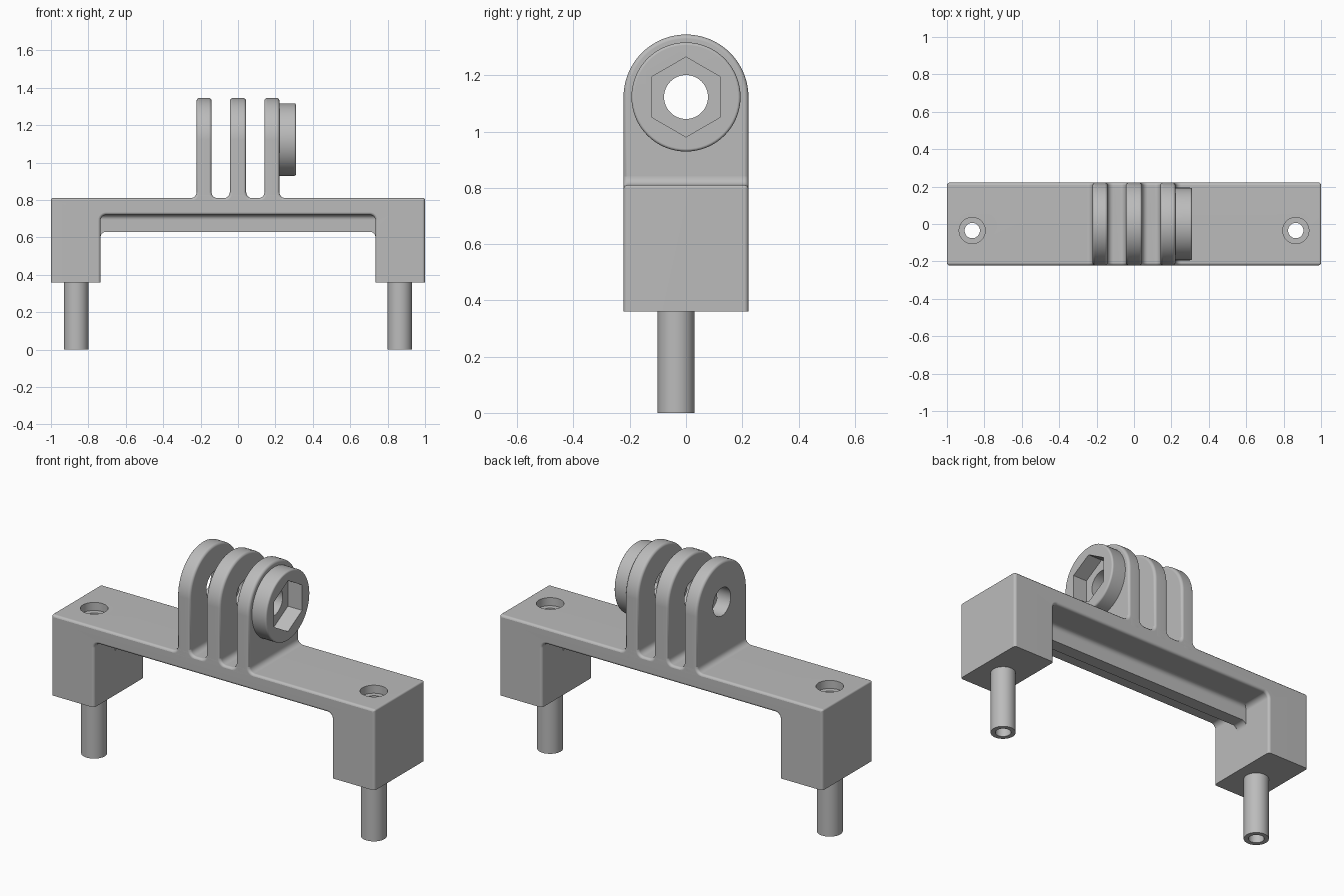
import bpy, bmesh, math
from mathutils import Vector

cube = bpy.data.objects.get("Cube")
if cube:
    bpy.data.objects.remove(cube, do_unlink=True)

mat = bpy.data.materials.new("plain_grey")
mat.use_nodes = True
GREY = (0.5, 0.5, 0.5, 1)
mat.diffuse_color = GREY
mat.node_tree.nodes["Principled BSDF"].inputs["Base Color"].default_value = GREY

W = 0.222            # half depth of the bracket
TOP = 0.81           # top of the bridge
AXIS_Z = 1.123       # pivot height
ROUND = 0.015        # edge rounding


def rounded(points, steps=6):
    """Outline from (u, v, radius) right-angle corners."""
    out = []
    for i, (u, v, r) in enumerate(points):
        p = Vector((u, v))
        if r == 0:
            out.append(p)
            continue
        d1 = (Vector(points[i - 1][:2]) - p).normalized()
        d2 = (Vector(points[(i + 1) % len(points)][:2]) - p).normalized()
        c = p + (d1 + d2) * r
        for k in range(steps + 1):
            t = math.pi / 2 * k / steps
            out.append(c - (d2 * math.cos(t) + d1 * math.sin(t)) * r)
    return out


def mirrored(half):
    return half + [(-u, v, r) for u, v, r in reversed(half)]


def circle(u, v, r, n=64, start=0.0):
    return [Vector((u + r * math.cos(start + math.tau * k / n),
                    v + r * math.sin(start + math.tau * k / n))) for k in range(n)]


def prism(name, outline, axis, lo, hi, bevel=0.0, keep=lambda z: True):
    """Extrude an outline along an axis and round the rims of its end caps."""
    place = {"x": lambda p, a: (a, p.x, p.y),
             "y": lambda p, a: (p.x, a, p.y),
             "z": lambda p, a: (p.x, p.y, a)}[axis]
    bm = bmesh.new()
    a = [bm.verts.new(place(p, lo)) for p in outline]
    b = [bm.verts.new(place(p, hi)) for p in outline]
    caps = [bm.faces.new(a), bm.faces.new(b)]
    n = len(a)
    for i in range(n):
        j = (i + 1) % n
        bm.faces.new((a[i], a[j], b[j], b[i]))
    bmesh.ops.recalc_face_normals(bm, faces=bm.faces[:])
    if bevel:
        rims = [e for f in caps for e in f.edges
                if keep((e.verts[0].co.z + e.verts[1].co.z) / 2)]
        bmesh.ops.bevel(bm, geom=rims, offset=bevel, offset_type="OFFSET",
                        segments=3, profile=0.5, affect="EDGES", clamp_overlap=False)
    mesh = bpy.data.meshes.new(name)
    bm.to_mesh(mesh)
    bm.free()
    mesh.materials.append(mat)
    ob = bpy.data.objects.new(name, mesh)
    bpy.context.collection.objects.link(ob)
    return ob


def activate(ob):
    bpy.ops.object.select_all(action="DESELECT")
    ob.select_set(True)
    bpy.context.view_layer.objects.active = ob


def cut(ob, cutters):
    activate(ob)
    for c in cutters:
        mod = ob.modifiers.new("cut", "BOOLEAN")
        mod.operation = "DIFFERENCE"
        mod.solver = "EXACT"
        mod.object = c
        bpy.ops.object.modifier_apply(modifier=mod.name)


# Bridge with two end blocks and small flares where the prongs rise
half = [(0.735, 0.36, 0), (1, 0.36, 0), (1, TOP, 0.01),
        (W, TOP, 0.03), (W, TOP + 0.032, 0),
        (0.141, TOP + 0.032, 0), (0.141, TOP, 0.03),
        (0.044, TOP, 0.03), (0.044, TOP + 0.032, 0)]
outline = mirrored(half) + [(-0.735, 0.72, 0.03), (0.735, 0.72, 0.03)]
bridge = prism("bridge", rounded(outline), "y", -W, W, ROUND, lambda z: z > 0.361)
parts = [bridge]

# Stiffening rib under the bridge, with a flared root
rib = mirrored([(0.75, 0.74, 0), (0.75, 0.598, 0), (0.735, 0.598, 0), (0.735, 0.63, 0.03)])
parts.append(prism("rib", rounded(rib), "y", -0.037, 0.037))
root = mirrored([(0.064, 0.73, 0), (0.064, 0.72, 0), (0.037, 0.72, 0.025), (0.037, 0.694, 0)])
parts.append(prism("rib_root", rounded(root), "x", -0.74, 0.74))

# Three arched prongs
arch = [Vector((-W, TOP - 0.03)), Vector((W, TOP - 0.03))]
arch += [Vector((W * math.cos(math.pi * k / 40), AXIS_Z + W * math.sin(math.pi * k / 40)))
         for k in range(41)]
prongs = [prism(name, arch, "x", lo, hi, ROUND) for name, lo, hi in (
    ("right_prong", -W, -0.141), ("middle_prong", -0.044, 0.044), ("left_prong", 0.141, W))]

# Round boss with a hexagonal nut pocket
boss = prism("nut_boss", circle(0, AXIS_Z, 0.194), "x", 0.2, 0.31, 0.01)
pivot = prism("pivot_cutter", circle(0, AXIS_Z, 0.078, 48), "x", -0.5, 0.5)
pocket = prism("pocket_cutter", circle(0, AXIS_Z, 0.142, 6, math.pi / 2), "x", W, 0.5)
for p in prongs:
    cut(p, [pivot])
cut(boss, [pivot, pocket])
parts += prongs + [boss]
cutters = [pivot, pocket]

# Hollow pegs with counterbored screw holes above
for side, x in (("right", -0.865), ("left", 0.865)):
    bore = prism("bore_cutter", circle(x, -0.035, 0.041, 40), "z", -0.1, 1)
    sink = prism("sink_cutter", circle(x, -0.035, 0.07, 40), "z", TOP - 0.045, 1)
    peg = prism(side + "_peg", circle(x, -0.035, 0.066, 48), "z", 0, 0.38)
    cut(peg, [bore])
    cut(bridge, [sink, bore])
    parts.append(peg)
    cutters += [bore, sink]

for c in cutters:
    bpy.data.objects.remove(c, do_unlink=True)

# Smooth curved faces, keep hard edges
for ob in parts:
    activate(ob)
    bpy.ops.object.shade_smooth_by_angle(angle=math.radians(40))
    ob.modifiers.new("even_shading", "WEIGHTED_NORMAL").keep_sharp = True
